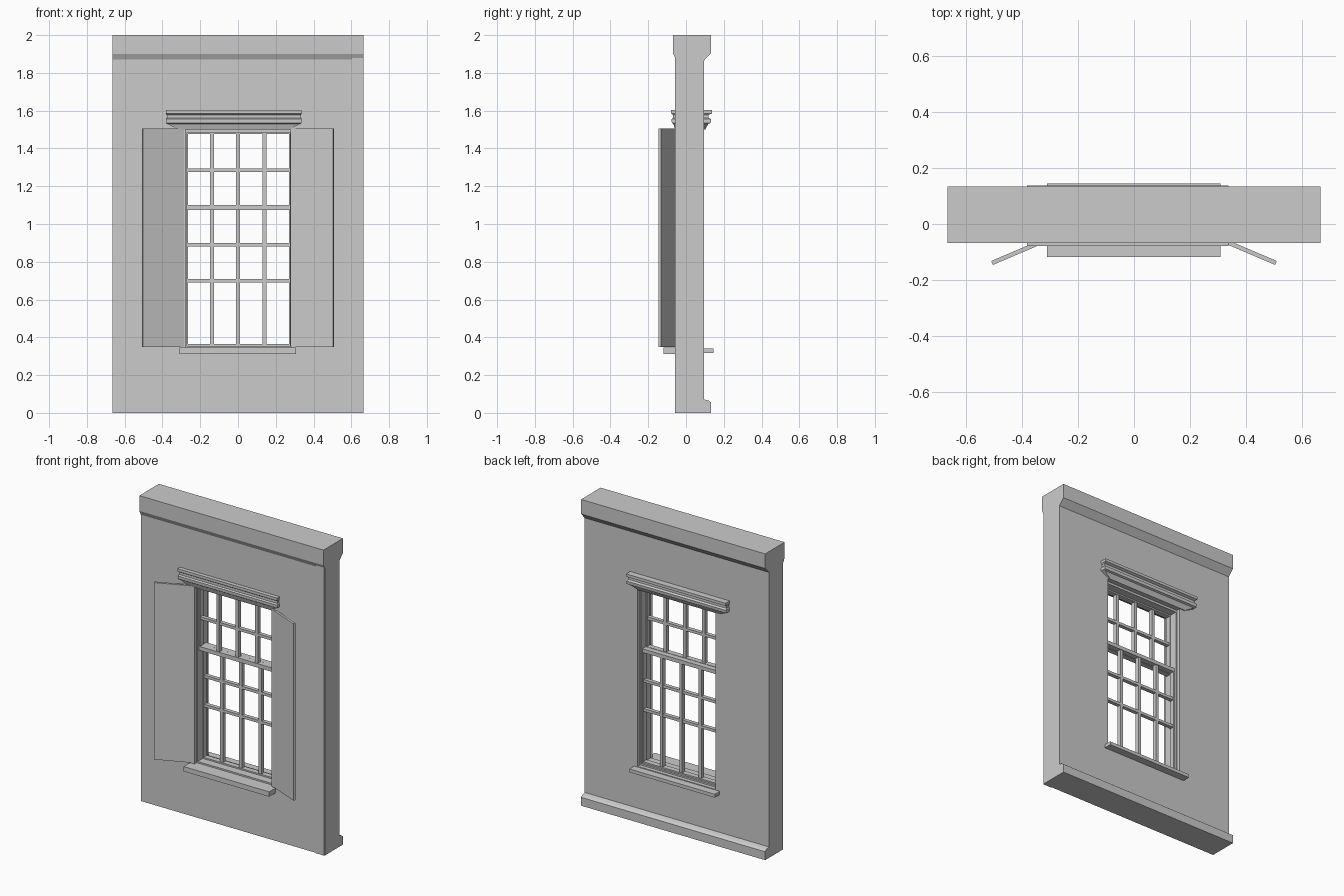
import bpy, bmesh
from mathutils import Vector

if "Cube" in bpy.data.objects:
    bpy.data.objects.remove(bpy.data.objects["Cube"])


def make(name, bm):
    bmesh.ops.recalc_face_normals(bm, faces=bm.faces)
    me = bpy.data.meshes.new(name)
    bm.to_mesh(me)
    bm.free()
    ob = bpy.data.objects.new(name, me)
    bpy.context.collection.objects.link(ob)
    return ob


def add_box(bm, x0, x1, y0, y1, z0, z1):
    vs = bmesh.ops.create_cube(bm, size=1)["verts"]
    for v in vs:
        v.co = Vector((x0 + (v.co.x + .5) * (x1 - x0),
                       y0 + (v.co.y + .5) * (y1 - y0),
                       z0 + (v.co.z + .5) * (z1 - z0)))


def boxes(name, dims):
    bm = bmesh.new()
    for d in dims:
        add_box(bm, *d)
    return make(name, bm)


def prism(name, points, move):
    """Extrude a closed 3D outline along a vector."""
    bm = bmesh.new()
    face = bm.faces.new([bm.verts.new(p) for p in points])
    ext = bmesh.ops.extrude_face_region(bm, geom=[face])["geom"]
    bmesh.ops.translate(bm, vec=move, verts=[g for g in ext if isinstance(g, bmesh.types.BMVert)])
    if face.is_valid is False or len(bm.faces) < len(points) + 2:
        bmesh.ops.holes_fill(bm, edges=bm.edges)
    return make(name, bm)


def lofted(name, rings):
    """Stack of rectangles (x0, x1, y0, y1, z) skinned into a moulding."""
    bm = bmesh.new()
    loops = [[bm.verts.new((x, y, z)) for x, y in ((a, c), (b, c), (b, d), (a, d))]
             for a, b, c, d, z in rings]
    for lo, hi in zip(loops, loops[1:]):
        for i in range(4):
            j = (i + 1) % 4
            bm.faces.new((lo[i], lo[j], hi[j], hi[i]))
    bm.faces.new(loops[0])
    bm.faces.new(loops[-1])
    return make(name, bm)


W = 0.665                       # wall half width
FRONT, BACK = -0.053, 0.095     # wall faces
XL, XR, ZB, ZT = -0.278, 0.283, 0.345, 1.5   # window opening

# wall with cornice on both sides and skirting on the back
profile = [(FRONT, 0), (0.133, 0), (0.133, 0.055), (0.12, 0.065), (BACK, 0.072),
           (BACK, 1.865), (0.133, 1.905), (0.133, 2), (-0.068, 2), (-0.068, 1.90),
           (FRONT, 1.87)]
wall = prism("wall", [(-W, y, z) for y, z in profile], (2 * W, 0, 0))
cutter = boxes("window_cutter", [(XL, XR, -0.4, 0.4, ZB, ZT)])
cutter.hide_render = True
cutter.hide_set(True)
cut = wall.modifiers.new("opening", 'BOOLEAN')
cut.object = cutter
cut.operation = 'DIFFERENCE'
cut.solver = 'EXACT'

# narrow corner strip at the right end
boxes("corner_strip", [(0.603, W - .003, -0.058, -0.04, 0, 1.9)])

# window head mouldings, front and back, with tapered undersides
steps = [(1.50, .15, .065), (1.53, .55, .01), (1.535, .85, 0), (1.555, .9, 0),
         (1.562, .6, .005), (1.578, .6, .005), (1.585, 1, 0), (1.603, 1, 0)]
for side, face, reach in (("front", FRONT, -0.026), ("back", BACK, 0.042)):
    lofted(side + "_window_head",
           [(-0.382 + i, 0.337 - i, face - reach * .2, face + reach * d, z) for z, d, i in steps])

# window sill
boxes("sill", [(-0.31, 0.308, -0.118, FRONT + .01, 0.313, 0.345),
               (-0.31, 0.308, BACK - .01, 0.145, 0.318, 0.34)])

# outer frame: jambs, head and bottom board
boxes("window_frame", [(XL, XL + .008, -0.03, 0.07, ZB, ZT),
                       (XR - .008, XR, -0.03, 0.07, ZB, ZT),
                       (XL, XR, -0.03, 0.07, 1.485, ZT),
                       (XL, XR, -0.03, 0.07, ZB, 0.355)])


# sliding sashes with glazing bars
def sash(name, y0, y1, z0, z1, bars, rail_low, rail_high):
    a, b = XL + .006, XR - .006
    d = [(a, a + .008, y0, y1, z0, z1), (b - .008, b, y0, y1, z0, z1),
         (a, b, y0, y1, z0, z0 + rail_low), (a, b, y0, y1, z1 - rail_high, z1)]
    d += [(x - .01, x + .01, y0 + .004, y1 - .004, z0, z1) for x in (-0.138, 0.0, 0.141)]
    d += [(a, b, y0 + .005, y1 - .005, z - .009, z + .009) for z in bars]
    boxes(name, d)


sash("upper_sash", -0.015, 0.02, 1.075, 1.49, (1.285,), .026, .014)
sash("lower_sash", 0.022, 0.057, 0.35, 1.1, (0.89, 0.70), .014, .024)

# open shutters
shutter = [(0.278, -0.05), (0.503, -0.146), (0.509, -0.132), (0.284, -0.036)]
for side, s in (("left", -1), ("right", 1)):
    prism(side + "_shutter", [(s * x, y, 0.35) for x, y in shutter], (0, 0, 1.155))
